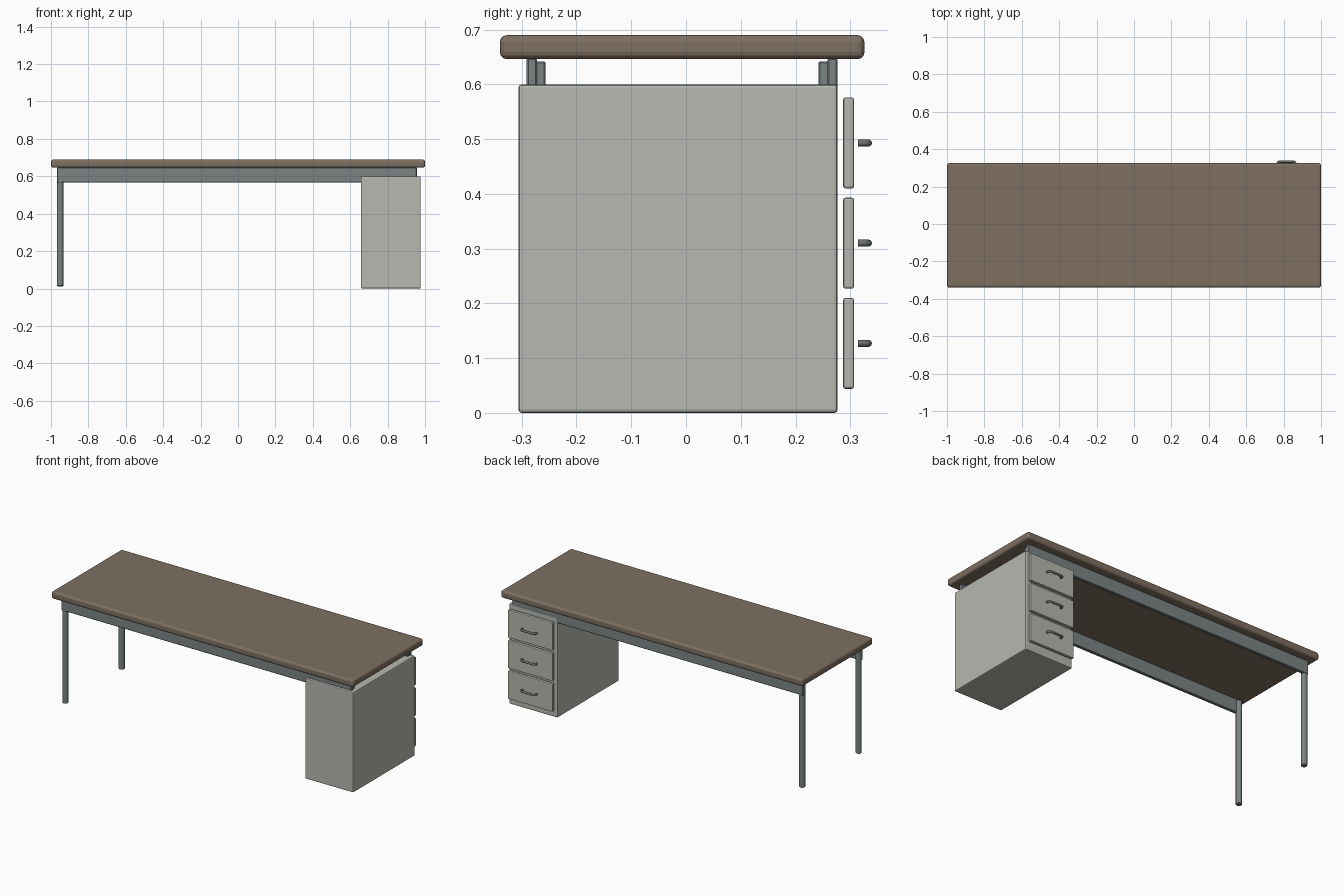
import bpy

if "Cube" in bpy.data.objects:
    bpy.data.objects.remove(bpy.data.objects["Cube"])

def material(name, rgb):
    m = bpy.data.materials.new(name)
    m.diffuse_color = (*rgb, 1)
    m.use_nodes = True
    m.node_tree.nodes["Principled BSDF"].inputs["Base Color"].default_value = m.diffuse_color
    return m

WOOD = material("wood", (0.21, 0.16, 0.12))
METAL = material("metal", (0.20, 0.23, 0.23))
PAINT = material("paint", (0.48, 0.48, 0.44))
DARK = material("handle_metal", (0.16, 0.17, 0.17))

def box(name, x, y, z, mat, bevel, segments=2):
    """Box from (min, max) ranges with rounded edges."""
    bpy.ops.mesh.primitive_cube_add(
        size=1, location=[(r[0] + r[1]) / 2 for r in (x, y, z)])
    ob = bpy.context.object
    ob.name = name
    ob.scale = [r[1] - r[0] for r in (x, y, z)]
    bpy.ops.object.transform_apply(location=False, rotation=False, scale=True)
    mod = ob.modifiers.new("Bevel", 'BEVEL')
    mod.width = bevel
    mod.segments = segments
    ob.data.materials.append(mat)
    return ob

# Desk top
box("desk_top", (-1, 1), (-0.34, 0.326), (0.646, 0.69), WOOD, 0.013, 3)

# Long rails under the top, and the two left legs
for side, rail_y, leg_y in (("front", (-0.291, -0.272), -0.2735),
                            ("back", (0.258, 0.277), 0.259)):
    box(side + "_rail", (-0.967, 0.956), rail_y, (0.567, 0.648), METAL, 0.003, 1)
    bpy.ops.mesh.primitive_cylinder_add(
        vertices=16, radius=0.0172, depth=0.63, location=(-0.951, leg_y, 0.327))
    leg = bpy.context.object
    leg.name = side + "_leg"
    mod = leg.modifiers.new("Bevel", 'BEVEL')
    mod.width = 0.003
    mod.limit_method = 'ANGLE'
    leg.data.materials.append(METAL)
    bpy.ops.object.shade_smooth_by_angle()
    # Upper stubs joining the rails to the top above the cabinet
    box(side + "_stub", (0.92, 0.953), (leg_y - 0.017, leg_y + 0.017),
        (0.58, 0.642), METAL, 0.003, 1)

# Drawer cabinet
box("drawer_cabinet", (0.657, 0.977), (-0.306, 0.277), (0, 0.6), PAINT, 0.006)

def handle(name, x, z):
    """Bent round bar with its ends pointing at the drawer."""
    cu = bpy.data.curves.new(name, 'CURVE')
    cu.dimensions = '3D'
    cu.bevel_depth = 0.0065
    cu.bevel_resolution = 2
    cu.use_fill_caps = True
    half = [(0.047, 0.314), (0.047, 0.325), (0.044, 0.331), (0.037, 0.3335)]
    pts = [(-a, b) for a, b in half] + half[::-1]
    sp = cu.splines.new('POLY')
    sp.points.add(len(pts) - 1)
    for p, (a, b) in zip(sp.points, pts):
        p.co = (x + a, b, z, 1)
    cu.materials.append(DARK)
    bpy.context.collection.objects.link(bpy.data.objects.new(name, cu))

# Three drawers with handles on the back side
for i, z0 in enumerate((0.044, 0.227, 0.410)):
    box(f"drawer_{i + 1}", (0.67, 0.965), (0.287, 0.307), (z0, z0 + 0.166), PAINT, 0.004)
    handle(f"drawer_handle_{i + 1}", 0.815, z0 + 0.083)
